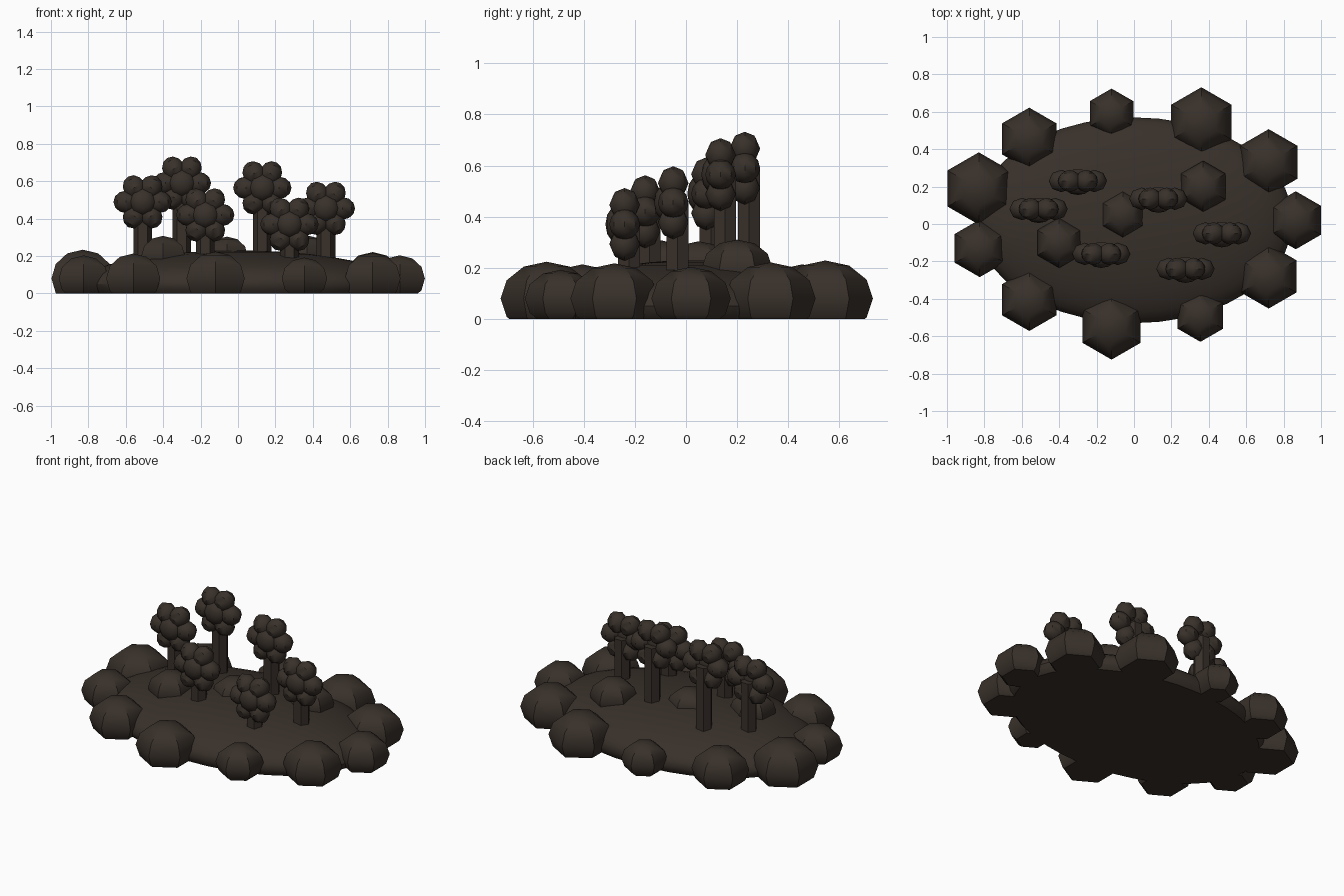
import bpy, bmesh, math
from mathutils import Matrix, Vector

if "Cube" in bpy.data.objects:
    bpy.data.objects.remove(bpy.data.objects["Cube"])

mat = bpy.data.materials.new("dark_earth")
mat.diffuse_color = (0.04, 0.03, 0.023, 1)
mat.use_nodes = True
mat.node_tree.nodes["Principled BSDF"].inputs["Base Color"].default_value = mat.diffuse_color


def finish(name, bm, angle=35):
    bmesh.ops.recalc_face_normals(bm, faces=bm.faces)
    mesh = bpy.data.meshes.new(name)
    bm.to_mesh(mesh)
    bm.free()
    mesh.materials.append(mat)
    ob = bpy.data.objects.new(name, mesh)
    bpy.context.collection.objects.link(ob)
    bpy.ops.object.select_all(action='DESELECT')
    ob.select_set(True)
    bpy.context.view_layer.objects.active = ob
    bpy.ops.object.shade_smooth_by_angle(angle=math.radians(angle))
    return ob


def ball(bm, matrix, size, segs=6, rings=6):
    m = matrix @ Matrix.Diagonal((*size, 1))
    bmesh.ops.create_uvsphere(bm, u_segments=segs, v_segments=rings, radius=1, matrix=m)


def flat_bottom(bm):
    cut = bmesh.ops.bisect_plane(bm, geom=bm.verts[:] + bm.edges[:] + bm.faces[:],
                                 plane_co=(0, 0, 0), plane_no=(0, 0, 1), clear_inner=True)
    edges = [e for e in cut['geom_cut'] if isinstance(e, bmesh.types.BMEdge)]
    bmesh.ops.edgeloop_fill(bm, edges=edges)


# soil mound
bm = bmesh.new()
ball(bm, Matrix.Translation((0, 0.02, 0.05)), (0.85, 0.55, 0.18), 40, 20)
flat_bottom(bm)
finish("soil_mound", bm)

# border rocks (x, y, radius), six sided with a corner towards y
TURN = Matrix.Rotation(math.radians(30), 4, 'Z')


def rock(name, x, y, z, r):
    bm = bmesh.new()
    ball(bm, Matrix.Identity(4), (r, r, r * 0.8))
    # make sure a corner points along y
    if max(v.co.y for v in bm.verts) < r * 0.95:
        bm.transform(TURN)
    bm.transform(Matrix.Translation((x, y, z)))
    flat_bottom(bm) if z < 0.1 else None
    finish(name, bm)


BORDER = [(-0.83, 0.19, 0.193), (-0.825, -0.13, 0.154), (-0.56, 0.455, 0.167),
          (-0.12, 0.59, 0.134), (0.36, 0.545, 0.186), (0.72, 0.33, 0.177),
          (0.865, 0.02, 0.155), (0.72, -0.28, 0.172), (0.355, -0.49, 0.14),
          (-0.12, -0.545, 0.18), (-0.56, -0.405, 0.167)]
for i, (x, y, r) in enumerate(BORDER):
    rock(f"border_rock_{i + 1}", x, y, 0.08, r)

# rocks lying on the mound
for i, (x, y, r) in enumerate([(0.37, 0.2, 0.138), (-0.06, 0.05, 0.13), (-0.4, -0.1, 0.135)]):
    rock(f"inner_rock_{i + 1}", x, y, 0.2, r)

# flowers (x, y, height of the bloom centre)
FLOWERS = [(-0.30, 0.235, 0.59), (-0.51, 0.085, 0.49), (-0.175, -0.155, 0.42),
           (0.13, 0.14, 0.565), (0.275, -0.235, 0.37), (0.47, -0.045, 0.455)]
for i, (x, y, z) in enumerate(FLOWERS):
    # stem
    bm = bmesh.new()
    bmesh.ops.create_cone(bm, cap_ends=True, segments=6, radius1=0.05, radius2=0.05,
                          depth=z - 0.1)
    if max(v.co.x for v in bm.verts) < 0.048:
        bm.transform(TURN)
    bm.transform(Matrix.Translation((x, y + 0.012, (z + 0.1) / 2)))
    finish(f"flower_stem_{i + 1}", bm)
    # petals round the centre, facing -y
    bm = bmesh.new()
    for k in range(6):
        m = (Matrix.Translation((x, y - 0.005, z))
             @ Matrix.Rotation(k * math.pi / 3, 4, 'Y')
             @ Matrix.Translation((0, 0, 0))
             @ Matrix.Translation((0.088, 0, 0)))
        ball(bm, m, (0.068, 0.06, 0.06), 8, 6)
    finish(f"flower_petals_{i + 1}", bm)
    # bloom centre
    bm = bmesh.new()
    ball(bm, Matrix.Translation((x, y - 0.03, z)) @ Matrix.Rotation(math.pi / 2, 4, 'X'),
         (0.075, 0.075, 0.05), 8, 6)
    finish(f"flower_centre_{i + 1}", bm)
